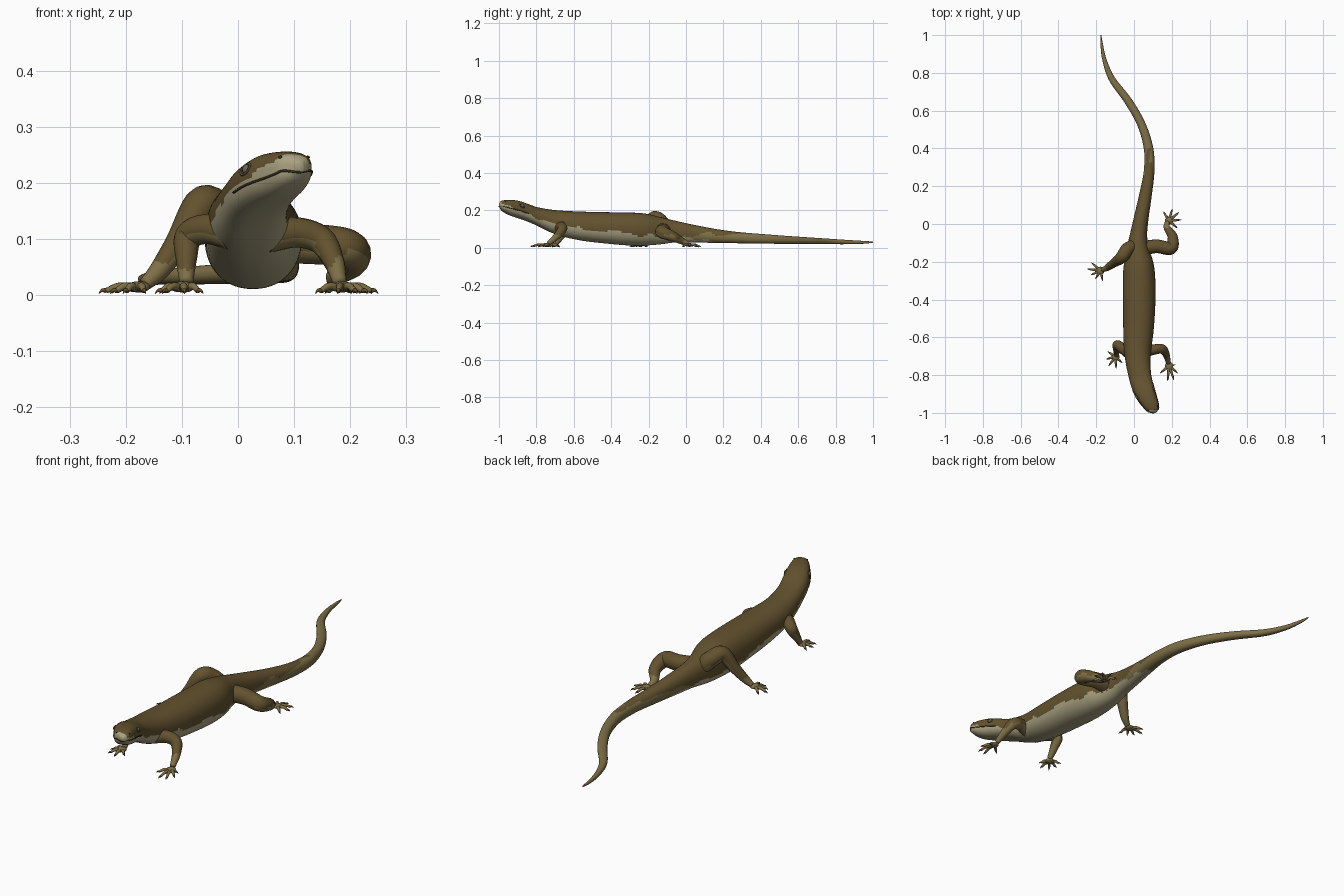
import bpy, math
from mathutils import Vector, noise

if "Cube" in bpy.data.objects:
    bpy.data.objects.remove(bpy.data.objects["Cube"])

def material(name, rgb):
    m = bpy.data.materials.new(name)
    m.diffuse_color = (*rgb, 1)
    m.use_nodes = True
    m.node_tree.nodes["Principled BSDF"].inputs["Base Color"].default_value = m.diffuse_color
    return m

BROWN = material("dark brown scales", (0.125, 0.084, 0.028))
TAN = material("olive tan scales", (0.21, 0.16, 0.062))
CREAM = material("pale cream belly", (0.40, 0.36, 0.22))
DARK = material("dark line", (0.035, 0.026, 0.012))
GREY = material("grey eye", (0.13, 0.13, 0.125))
MATS = [BROWN, TAN, CREAM]

# Body stations: y, centre x, half width, top z, bottom z
BODY = [
    (-1.0, .108, .008, .238, .220), (-.988, .105, .026, .249, .204),
    (-.972, .098, .036, .254, .191), (-.945, .084, .044, .256, .176),
    (-.90, .062, .053, .251, .160), (-.85, .043, .058, .235, .142),
    (-.80, .031, .060, .218, .120), (-.73, .022, .066, .205, .085),
    (-.66, .019, .073, .198, .060), (-.55, .024, .081, .193, .037),
    (-.42, .027, .086, .190, .022), (-.30, .027, .086, .188, .012),
    (-.22, .025, .080, .183, .012), (-.14, .020, .062, .165, .018),
    (-.06, .024, .046, .145, .028), (.03, .038, .039, .125, .028),
    (.16, .062, .033, .100, .026), (.28, .080, .028, .084, .024),
    (.40, .077, .025, .074, .022), (.53, .038, .022, .064, .021),
    (.65, -.030, .021, .056, .020), (.77, -.118, .017, .048, .019),
    (.875, -.158, .011, .041, .019), (.96, -.172, .006, .036, .022),
    (1.0, -.175, .002, .033, .027)]

def hermite(ts, rows, t):
    """Smooth interpolation of rows of numbers given at parameters ts."""
    n = len(ts)
    i = max(0, min(n - 2, sum(1 for v in ts if v <= t) - 1))
    h = ts[i + 1] - ts[i]
    u = (t - ts[i]) / h
    def slope(k, c):
        a, b = max(0, k - 1), min(n - 1, k + 1)
        return (rows[b][c] - rows[a][c]) / (ts[b] - ts[a])
    return [(2*u**3 - 3*u*u + 1) * rows[i][c] + (u**3 - 2*u*u + u) * h * slope(i, c)
            + (3*u*u - 2*u**3) * rows[i + 1][c] + (u**3 - u*u) * h * slope(i + 1, c)
            for c in range(len(rows[0]))]

YS = [r[0] for r in BODY]
ROWS = [r[1:] for r in BODY]

def linear(table, t):
    for (a, p), (b, q) in zip(table, table[1:]):
        if t <= b:
            return p + (q - p) * max(0, (t - a) / (b - a))
    return table[-1][1]

def surf(y, ang, grow=0.0):
    """Point on the body skin at station y and angle around the section."""
    x, w, zt, zb = hermite(YS, ROWS, y)
    d = (hermite(YS, ROWS, min(1, y + .01))[0] - hermite(YS, ROWS, max(-1, y - .01))[0]) / .02
    n = linear([(-1, 2.7), (-.85, 2.6), (-.7, 2.2), (1, 2.1)], y)
    power = lambda v: math.copysign(abs(v) ** (2 / n), v)
    side = Vector((1, -d, 0)).normalized()
    p = Vector((x, y, (zt + zb) / 2)) + side * (power(math.cos(ang)) * (w + grow))
    p.z += power(math.sin(ang)) * ((zt - zb) / 2 + grow)
    return p

def loft(name, rings, mats, rule=None):
    """Skin closed rings of points, cap both ends, colour by rule."""
    n = len(rings[0])
    faces = [(i*n + j, i*n + (j+1) % n, (i+1)*n + (j+1) % n, (i+1)*n + j)
             for i in range(len(rings) - 1) for j in range(n)]
    faces += [tuple(reversed(range(n))), tuple((len(rings) - 1)*n + j for j in range(n))]
    me = bpy.data.meshes.new(name)
    me.from_pydata([p for r in rings for p in r], [], faces)
    for m in mats:
        me.materials.append(m)
    for f in me.polygons:
        f.use_smooth = True
        if rule:
            f.material_index = rule(f.center, f.normal)
    ob = bpy.data.objects.new(name, me)
    bpy.context.collection.objects.link(ob)
    return ob

def tube(name, pts, mats, rule=None, sides=16, steps=8):
    """Smooth round limb through points (x, y, z, radius)."""
    ts = list(range(len(pts)))
    path = [hermite(ts, pts, k / steps) for k in range(steps * (len(pts) - 1) + 1)]
    pos = [Vector(p[:3]) for p in path]
    rings, u, old = [], None, None
    for k, p in enumerate(path):
        t = (pos[min(k + 1, len(pos) - 1)] - pos[max(k - 1, 0)]).normalized()
        u = t.orthogonal().normalized() if u is None else old.rotation_difference(t) @ u
        u = (u - t * u.dot(t)).normalized()
        v, old, r = t.cross(u), t, max(p[3], .0004)
        rings.append([pos[k] + (u * math.cos(a) + v * math.sin(a)) * r
                      for a in (2 * math.pi * j / sides for j in range(sides))])
    return loft(name, rings, mats, rule)

def ball(name, centre, scale, mat, rot=(0, 0, 0)):
    bpy.ops.mesh.primitive_uv_sphere_add(segments=20, ring_count=12, location=centre, rotation=rot)
    ob = bpy.context.object
    ob.name, ob.scale = name, scale
    ob.data.materials.append(mat)
    for f in ob.data.polygons:
        f.use_smooth = True
    return ob

# Colour rule for the trunk: cream underside, tan tail, brown back
PALE = [(-1, .72), (-.965, .66), (-.92, .5), (-.84, .45), (-.7, .44), (-.5, .42),
        (-.25, .33), (0, .25), (.15, .12), (.3, -.2), (1, -.2)]
OLIVE = [(-1, -.5), (-.15, -.2), (0, .36), (.15, .6), (.3, .85), (.45, 1.2), (1, 1.6)]

def skin(c, normal):
    _, _, zt, zb = hermite(YS, ROWS, max(-1, min(1, c.y)))
    h = (c.z - zb) / (zt - zb) + .13 * noise.noise(c * 22) + .04 * noise.noise(c * 70)
    if h < linear(PALE, c.y) or c.y < -.985:
        return 2
    return 1 if h < linear(OLIVE, c.y) + .25 * noise.noise(c * 12) * (c.y > 0) else 0

# Head, trunk and tail in one skin
stations = [a + (b - a) * k / 8 for a, b in zip(YS, YS[1:]) for k in range(8)] + [1.0]
loft("body", [[surf(y, 2 * math.pi * j / 56) for j in range(56)] for y in stations], MATS, skin)

# Mouth line running round the snout
jaw = [-.86, -.89, -.92, -.95, -.972, -.988]
line = [(*surf(y, math.pi + .12), .0022) for y in jaw]
line += [(*surf(-.9995, math.pi * 1.5), .0022)]
line += [(*surf(y, -.12), .0022) for y in reversed(jaw)]
tube("mouth_line", line, [DARK], sides=8, steps=5)

# Eyes with lids, and nostrils
for side, ang in (("left", math.pi - .38), ("right", .38)):
    p = surf(-.895, ang, -.004)
    ball(side + "_eye", p, (.009, .011, .010), GREY, (0, 0, -.35))
    q = [surf(-.895 + .013 * math.cos(a), ang + (.22 * math.sin(a) if side == "right"
         else -.22 * math.sin(a)), .0005) for a in (2 * math.pi * k / 12 for k in range(13))]
    tube(side + "_eyelid", [(*v, .0022) for v in q], [BROWN], sides=8, steps=3)
    ball(side + "_nostril", surf(-.976, math.pi - .75 if side == "left" else .75),
         (.0035, .0035, .003), DARK)

# Legs: limb path (x, y, z, radius), palm centre, toe tips
LEGS = {
    "front_left": ([(-.01, -.70, .11, .030), (-.055, -.665, .118, .027), (-.088, -.64, .105, .025),
                    (-.092, -.665, .065, .019), (-.092, -.695, .022, .012)],
                   [(-.14, -.675), (-.148, -.715), (-.135, -.752), (-.095, -.765), (-.062, -.735)]),
    "front_right": ([(.05, -.68, .105, .030), (.105, -.665, .112, .027), (.148, -.662, .098, .025),
                     (.170, -.69, .062, .019), (.182, -.735, .022, .012)],
                    [(.138, -.79), (.178, -.832), (.212, -.826), (.232, -.79), (.218, -.745)]),
    "hind_left": ([(.01, -.11, .10, .036), (-.035, -.135, .145, .036), (-.064, -.175, .160, .033),
                   (-.105, -.205, .095, .024), (-.140, -.230, .045, .018), (-.165, -.242, .020, .012)],
                  [(-.225, -.205), (-.248, -.238), (-.228, -.27), (-.205, -.292), (-.165, -.302)]),
    "hind_right": ([(.04, -.13, .095, .038), (.12, -.118, .092, .036), (.195, -.128, .084, .034),
                    (.205, -.07, .060, .027), (.175, -.02, .035, .018), (.175, .01, .020, .012)],
                   [(.155, .066), (.202, .080), (.238, .062), (.250, .022), (.230, -.022)]),
}

def leg_skin(c, normal):
    if c.z < .06 + .03 * noise.noise(c * 25):
        return 1
    return 1 if normal.z < -.25 else 0

for name, (path, tips) in LEGS.items():
    tube(name + "_leg", path, [BROWN, TAN], leg_skin, steps=10)
    # Palm sits between the wrist and the toes
    wrist = Vector(path[-1][:3])
    mean = sum((Vector((*t, 0)) for t in tips), Vector()) / 5
    palm = wrist.lerp(Vector((mean.x, mean.y, .012)), .25)
    palm.z = .015
    ball(name + "_palm", palm, (.021, .021, .010), TAN)
    for k, (tx, ty) in enumerate(tips):
        tip = Vector((tx, ty, .005))
        out = (tip - palm).normalized()
        base, knuckle = palm + out * .010, palm.lerp(tip, .5)
        claw = tip - out * .013
        tube(f"{name}_toe_{k + 1}",
             [(*base, .008), (knuckle.x, knuckle.y, .016, .0065), (claw.x, claw.y, .008, .0048)],
             [TAN], sides=10, steps=5)
        tube(f"{name}_claw_{k + 1}",
             [(claw.x, claw.y, .008, .0045), (*claw.lerp(tip, .5).xy, .009, .003), (tx, ty, .003, .0006)],
             [BROWN], sides=8, steps=3)
